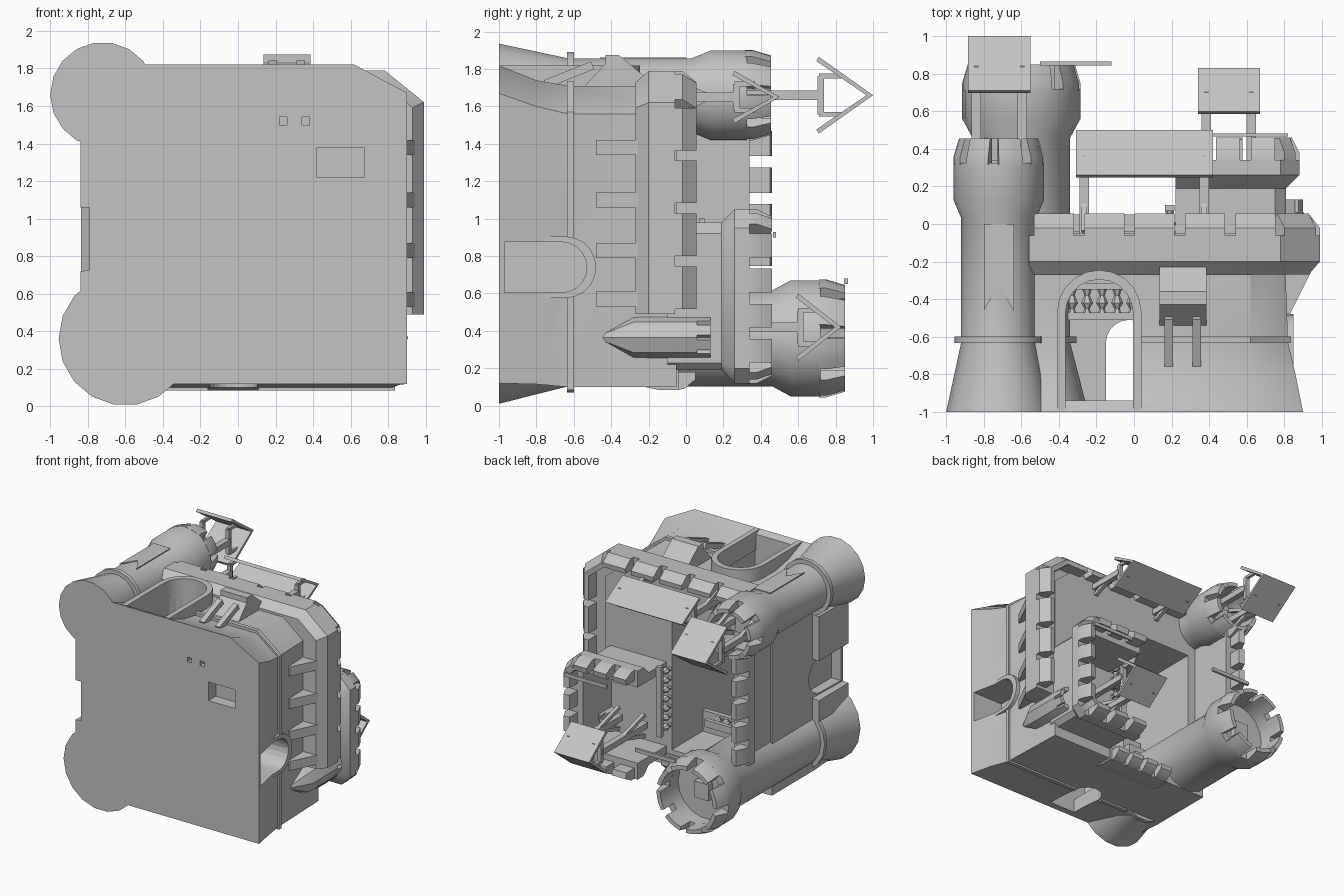
import bpy, bmesh, math
from mathutils import Vector

if "Cube" in bpy.data.objects:
    bpy.data.objects.remove(bpy.data.objects["Cube"])

stone = bpy.data.materials.new("plain grey stone")
stone.diffuse_color = (0.55, 0.55, 0.55, 1)
stone.use_nodes = True
stone.node_tree.nodes["Principled BSDF"].inputs["Base Color"].default_value = stone.diffuse_color

def finish(name, bm, cutter=False):
    bmesh.ops.recalc_face_normals(bm, faces=bm.faces)
    me = bpy.data.meshes.new(name)
    bm.to_mesh(me)
    bm.free()
    ob = bpy.data.objects.new(name, me)
    bpy.context.collection.objects.link(ob)
    me.materials.append(stone)
    ob.hide_render = cutter
    return ob

def skin(bm, rings, loop_rings=False, caps=True):
    vs = [[bm.verts.new(p) for p in r] for r in rings]
    n, m = len(vs[0]), len(vs)
    for i in range(m if loop_rings else m - 1):
        a, b = vs[i], vs[(i + 1) % m]
        for j in range(n):
            k = (j + 1) % n
            bm.faces.new((a[j], a[k], b[k], b[j]))
    if caps and not loop_rings:
        bm.faces.new(vs[0])
        bm.faces.new(vs[-1])

def at(axis, p, t):
    return {'x': (t, p[0], p[1]), 'y': (p[0], t, p[1]), 'z': (p[0], p[1], t)}[axis]

def prism(name, axis, pts, a, b, cutter=False):
    bm = bmesh.new()
    skin(bm, [[at(axis, p, t) for p in pts] for t in (a, b)])
    return finish(name, bm, cutter)

def box(name, x0, x1, y0, y1, z0, z1, cutter=False):
    return prism(name, 'z', [(x0, y0), (x1, y0), (x1, y1), (x0, y1)], z0, z1, cutter)

def bar(name, a, b, w):
    bm = bmesh.new()
    a, b = Vector(a), Vector(b)
    d = (b - a).normalized()
    u = Vector((1, 0, 0)) if abs(d.x) < 0.9 else Vector((0, 1, 0))
    u = (u - d * u.dot(d)).normalized() * w / 2
    v = d.cross(u)
    skin(bm, [[p + u + v, p - u + v, p - u - v, p + u - v] for p in (a, b)])
    return finish(name, bm)

def band(bm, path, prof, closed=False):
    """Sweep an (outward offset, height) profile along an (x, z) plan path."""
    P = [Vector(p) for p in path]
    n = len(P)
    def nrm(i):
        d = (P[(i + 1) % n] - P[i % n]).normalized()
        return Vector((-d.y, d.x))
    rings = []
    for i in range(n):
        n1 = nrm(i - 1) if closed or i > 0 else nrm(0)
        n2 = nrm(i) if closed or i < n - 1 else n1
        m = (n1 + n2) / (1 + n1.dot(n2))
        rings.append([(P[i].x + m.x * o, y, P[i].y + m.y * o) for o, y in prof])
    skin(bm, rings, closed)

def sweep(name, path, prof, closed=False):
    bm = bmesh.new()
    band(bm, path, prof, closed)
    return finish(name, bm)

def crenels(name, path, prof, pitch, gap):
    bm = bmesh.new()
    for a, b in zip(path, path[1:]):
        a, b = Vector(a), Vector(b)
        L = (b - a).length
        k = max(1, round(L / pitch))
        g = gap / 2 / (L / k)
        for i in range(k):
            band(bm, [a.lerp(b, (i + g) / k), a.lerp(b, (i + 1 - g) / k)], prof)
    return finish(name, bm)

def arc(cx, cz, r, a0, a1, n):
    return [(cx + r * math.cos(a0 + (a1 - a0) * i / n), cz + r * math.sin(a0 + (a1 - a0) * i / n)) for i in range(n + 1)]

def arch(c, w, y0, top, n=10):
    return [(c - w, y0)] + arc(c, top - w, w, math.pi, 0, n) + [(c + w, y0)]

def lathe(name, cx, cz, prof, n):
    bm = bmesh.new()
    skin(bm, [[(cx + r * math.cos(t), y, cz + r * math.sin(t)) for t in
               [math.tau * i / n for i in range(n)]] for r, y in prof])
    return finish(name, bm)

# round towers: tapered foot, shaft, flared hollow head, merlons, string course
def tower(name, cx, cz, rb, rs, rt, yf, top):
    lathe(name + "_shaft", cx, cz, [(rb, -1), (rs, -.63), (rs, yf), (rt, yf + .1), (rt, top - .13),
          (rt - .06, top - .13), (rt - .06, top - .25)], 18)
    bm = bmesh.new()
    for i in range(8):
        a = -math.tau * i / 8
        band(bm, arc(cx, cz, rt, a, a - .55, 3),
             [(0, top - .14), (0, top - .1), (-.03, top), (-.065, top), (-.065, top - .14)])
    finish(name + "_merlons", bm)
    sweep(name + "_string_course", arc(cx, cz, rs + .035, 0, -math.tau, 18)[:-1],
          [(0, -.635), (0, -.6), (-.06, -.6), (-.06, -.635)], True)
    box(name + "_hatch", cx - .07, cx + .07, top - .27, top - .2, cz - .07, cz + .07)

tower("front_tower", -.72, 1.66, .28, .2, .242, .03, .455)
tower("rear_tower", -.6, .36, .355, .26, .315, .46, .85)

# main body with sloping foot, hollowed by the courtyard and gates
body_bm = bmesh.new()
levels = [(-1, -.79, .12, .9, 1.82, 1.67), (-.8, -.785, .115, .86, 1.74, 1.6),
          (-.63, -.78, .1, .82, 1.71, 1.56), (-.05, -.78, .1, .8, 1.71, 1.56)]
skin(body_bm, [[(x0, y, z0), (x0, y, z1), (.62, y, z1), (x1, y, zc), (x1, y, z0)]
               for y, x0, z0, x1, z1, zc in levels])
body = finish("castle_walls", body_bm)
cutters = [
    box("courtyard_cutter", -.62, .17, -.94, .3, .24, 1.38, True),
    prism("front_gate_cutter", 'z', arch(-.18, .185, -.94, -.29), 1.2, 2, True),
    prism("rear_gate_cutter", 'z', arch(-.025, .125, -.94, -.51), 0, .4, True),
    prism("right_door_cutter", 'x', [(y, z) for z, y in arch(.74, .135, -.97, -.53)], .6, 1.1, True),
    prism("left_door_cutter", 'x', [(y, z) for z, y in arch(.89, .15, -.97, -.55)], -1, -.7, True),
    box("underside_recess_cutter", .42, .67, -1.1, -.9, 1.22, 1.38, True),
    box("underside_hole_a_cutter", .22, .26, -1.1, -.95, 1.5, 1.54, True),
    box("underside_hole_b_cutter", .34, .38, -1.1, -.95, 1.5, 1.54, True)]
for c in cutters:
    m = body.modifiers.new(c.name, 'BOOLEAN')
    m.operation, m.object, m.solver = 'DIFFERENCE', c, 'EXACT'

# string course on the straight walls
course = [(0, -.635), (0, -.6), (-.07, -.6), (-.07, -.635)]
sweep("front_string_course", [(.04, 1.735), (.62, 1.735), (.835, 1.57), (.835, .9)], course)
sweep("rear_string_course", [(.835, .58), (.835, .085), (.11, .085)], course)
sweep("rear_left_course", [(-.16, .085), (-.43, .085)], course)

# arched frames around the openings
def frame(name, axis, c, wo, wi, y0, to, ti, a, b):
    pts = arch(c, wo, y0, to) + arch(c, wi, y0, ti)[::-1]
    prism(name, axis, pts if axis == 'z' else [(y, z) for z, y in pts], a, b)
frame("front_gate_frame", 'z', -.185, .225, .18, -.99, -.245, -.295, 1.66, 1.82)
frame("right_door_frame", 'x', .74, .165, .135, -.98, -.48, -.53, .76, .85)
box("left_buttress", -.84, -.74, -1, -.6, 1.06, 1.44)
prism("left_wedge", 'y', [(-.76, .5), (-.84, .54), (-.84, .72), (-.76, .73)], -1, -.6)

# overhanging front and right gallery
outer = [(-.56, 1.79), (.78, 1.79), (.99, 1.62), (.99, .49)]
sweep("gallery", outer, [(-.2, -.27), (-.06, -.27), (0, -.2), (0, -.06), (-.09, -.06), (-.2, -.06)])
crenels("gallery_merlons", outer, [(0, -.07), (0, -.02), (-.06, .055), (-.1, .05), (-.1, -.07)], .27, .055)
for z in (.57, .83, 1.1, 1.38):
    prism("gallery_corbel", 'z', [(.77, -.48), (.83, -.48), (.97, -.2), (.77, -.2)], z - .04, z + .04)

# rear parapet
rear = [(.22, .1), (-.38, .1)]
sweep("rear_gallery", rear, [(-.1, -.25), (.0, -.22), (.015, -.15), (.015, -.04), (-.1, -.04)])
crenels("rear_merlons", rear, [(.015, -.05), (.01, -.01), (-.04, .05), (-.08, .05), (-.08, -.05)], .15, .04)

# raised keep and tall left wall share one wall section
wall = [(-.14, -.1), (-.07, -.1), (-.07, .19), (0, .26), (0, .34), (-.14, .34)]
merlon = [(0, .33), (0, .38), (-.04, .46), (-.09, .45), (-.09, .33)]
keep = [(.22, 1.05), (.78, 1.05), (.88, .95), (.88, .2), (.8, .12), (.22, .12)]
left = [(-.835, .52), (-.835, 1.5)]
for name, path in (("keep", keep), ("left_wall", left)):
    sweep(name, path, wall)
    crenels(name + "_merlons", path, merlon, .2, .06)

# small corner turret with a pointed foot
lathe("corner_turret", .79, .365, [(.005, -.48), (.115, -.28), (.115, .06), (.08, .06), (.08, .0)], 8)
crenels("corner_turret_merlons", arc(.79, .365, .115, 0, -math.tau, 8),
        [(0, .05), (0, .13), (-.035, .13), (-.035, .05)], .09, .03)

# open tent roofs on posts
def tent(name, x0, x1, apex, eave, zc, half, foot, t=.022):
    prism(name + "_roof", 'x', [(apex, zc), (eave, zc + half), (eave - t * .6, zc + half - t), (apex - t * 1.6, zc),
          (eave - t * .6, zc - half + t), (eave, zc - half)], x0, x1)
    h = half * .5
    for x in (x0 + .045, x1 - .045):
        bar(name + "_post", (x, foot, zc), (x, eave + .01, zc), .05)
        bar(name + "_cross", (x, eave + .01, zc - h), (x, eave + .01, zc + h), .035)
        for s in (-1, 1):
            bar(name + "_upright", (x, eave, zc + s * h), (x, eave + (apex - eave) * .45, zc + s * h), .025)
            bar(name + "_brace", (x, foot + .02, zc + s * h), (x, (foot + eave) / 2 + .03, zc), .03)
tent("front_tower_tent", -.885, -.55, 1.0, .71, 1.66, .205, .2)
tent("keep_tent", .34, .67, .83, .6, .42, .18, .0)
tent("gate_tent", -.31, .42, .5, .26, 1.65, .14, -.06)

# hooded lookout box on the front wall
prism("lookout_hood", 'x', [(-.22, 1.76), (-.36, 1.875), (-.43, 1.875), (-.43, 1.83), (-.55, 1.7), (-.22, 1.7)], .135, .385)
for x in (.185, .335):
    bar("lookout_strut", (x, -.5, 1.82), (x, -.75, 1.72), .045)

# balcony, balustrades and stair inside the courtyard
box("rear_balcony", -.6, .17, -.51, -.47, .2, .42)
def baluster(x, y, z):
    lathe("baluster", x, z, [(.02, y), (.014, y + .02), (.032, y + .05), (.014, y + .09), (.025, y + .12)], 6)
for i in range(5):
    baluster(-.33 + .08 * i, -.47, .4)
for i in range(7):
    baluster(.19, -.05, .45 + .08 * i)
box("balcony_rail", -.4, .05, -.35, -.315, .37, .43)
box("keep_rail", .165, .215, .07, .1, .4, 1.0)
for i in range(6):
    box("stair_step", -.6, -.42, -.95, -.86 + .075 * i, 1.0 - .1 * i, 1.1 - .1 * i)

# thin pennants and the swallow-tailed banner
box("rear_pennant", -.5, -.12, .845, .865, .65, .68)
box("keep_pennant", .42, .82, .465, .482, .9, .93)
prism("banner", 'z', [(-.8, .0), (-.64, .0), (-.64, -.46), (-.72, -.33), (-.8, -.46)], 1.855, 1.863)

# smooth the round forms, keep hard edges
for ob in bpy.context.scene.objects:
    ob.select_set(not ob.hide_render)
bpy.context.view_layer.objects.active = body
bpy.ops.object.shade_smooth_by_angle(angle=math.radians(35))
